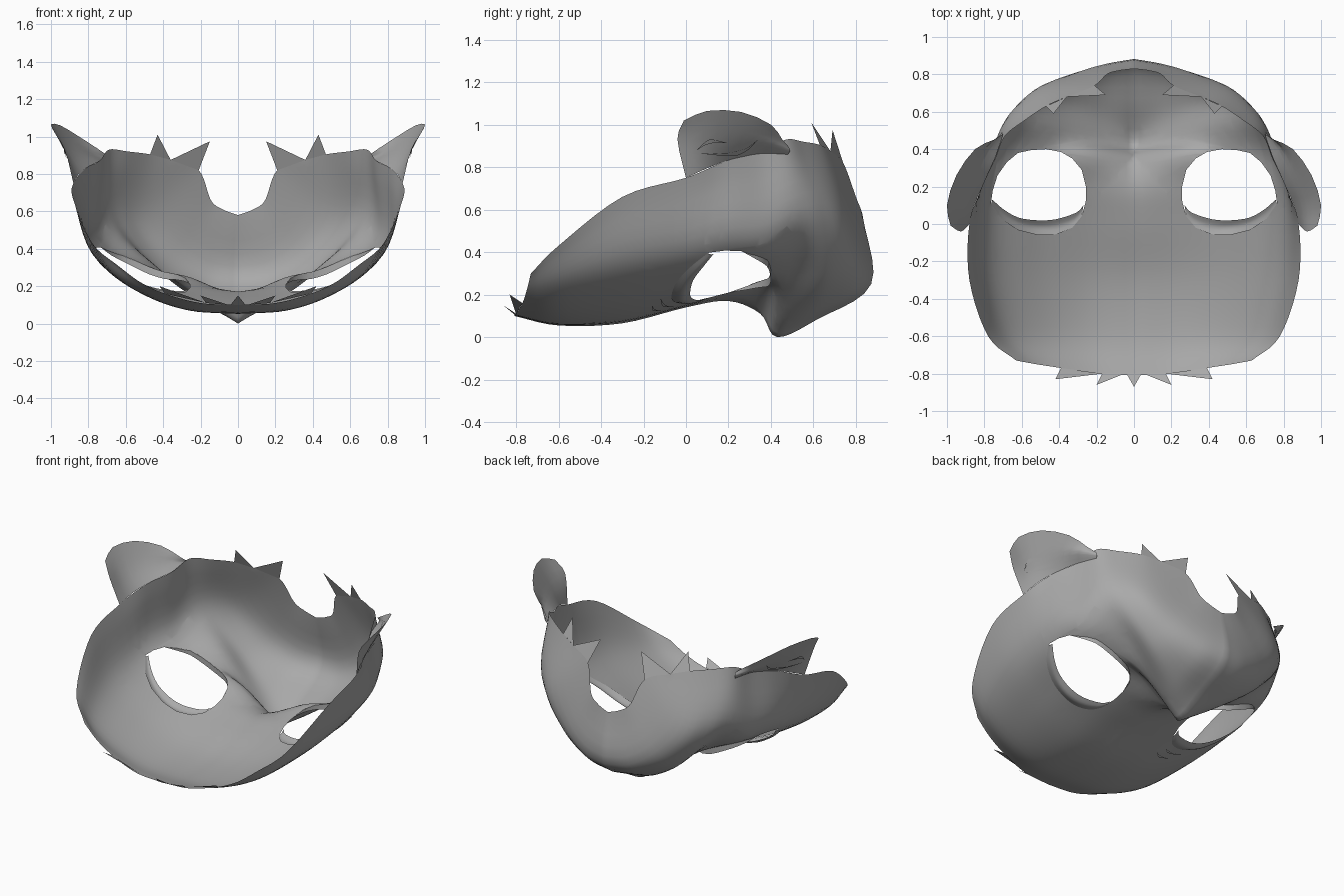
import bpy, bmesh
from mathutils import Vector
from mathutils.bvhtree import BVHTree

cube = bpy.data.objects.get("Cube")
if cube:
    bpy.data.objects.remove(cube)

grey = bpy.data.materials.new("mask_grey")
grey.use_nodes = True
grey.diffuse_color = (0.4, 0.4, 0.4, 1)
grey.node_tree.nodes["Principled BSDF"].inputs["Base Color"].default_value = (0.4, 0.4, 0.4, 1)


def spline(points, steps):
    """Smooth curve passing through all the points."""
    pts = [points[0] * 2 - points[1]] + points + [points[-1] * 2 - points[-2]]
    curve = []
    for a, b, c, d in zip(pts, pts[1:], pts[2:], pts[3:]):
        for k in range(steps):
            t = k / steps
            curve.append(b + (c - a) * t / 2 + (a * 2 - b * 5 + c * 4 - d) * t * t / 2
                         + (b * 3 - a - c * 3 + d) * t ** 3 / 2)
    return curve + [points[-1]]


def grid_mesh(rows):
    """Quad sheet between rows of equal length, facing outwards."""
    bm = bmesh.new()
    grid = [[bm.verts.new(p) for p in row] for row in rows]
    for low, high in zip(grid, grid[1:]):
        for j in range(len(low) - 1):
            bm.faces.new((low[j], high[j], high[j + 1], low[j + 1]))
    return bm


def smooth_rows(rows, across, along):
    rows = [spline([Vector(p) for p in row], across) for row in rows]
    columns = [spline(list(col), along) for col in zip(*rows)]
    return list(zip(*columns))


def add_part(name, bm, smooth=True):
    mesh = bpy.data.meshes.new(name)
    bm.to_mesh(mesh)
    bm.free()
    mesh.materials.append(grey)
    obj = bpy.data.objects.new(name, mesh)
    bpy.context.collection.objects.link(obj)
    for poly in mesh.polygons:
        poly.use_smooth = smooth
    mod = obj.modifiers.new("mirror", 'MIRROR')
    mod.merge_threshold = 0.0005
    return obj


# Face shell: ribs running from the middle line out to the rim
face_ribs = [
    [(0, -.81, .10), (.2, -.80, .11), (.39, -.77, .16), (.52, -.75, .22), (.63, -.73, .30)],
    [(0, -.6, .055), (.25, -.6, .07), (.47, -.6, .14), (.66, -.6, .26), (.78, -.6, .43)],
    [(0, -.3, .065), (.28, -.3, .09), (.55, -.3, .19), (.77, -.3, .36), (.88, -.3, .66)],
    [(0, 0, .14), (.28, 0, .16), (.55, 0, .24), (.79, 0, .41), (.88, 0, .75)],
    [(0, .2, .17), (.26, .2, .21), (.52, .2, .27), (.79, .2, .46), (.815, .19, .83)],
    [(0, .35, .11), (.24, .37, .24), (.5, .38, .31), (.745, .38, .48), (.74, .35, .87)],
    [(0, .43, 0), (.18, .46, .115), (.43, .51, .30), (.69, .53, .55), (.69, .47, .93)],
    [(0, .62, .085), (.2, .64, .14), (.43, .67, .30), (.62, .64, .58), (.59, .55, .92)],
    [(0, .872, .25), (.17, .845, .28), (.34, .80, .40), (.48, .735, .6), (.47, .63, .905)],
    [(0, .83, .58), (.08, .82, .61), (.145, .8, .66), (.21, .74, .82), (.36, .68, .875)],
]
shell = grid_mesh(smooth_rows(face_ribs, 6, 5))
shell_tree = BVHTree.FromBMesh(shell)


def on_shell(x, y, drop=0):
    hit = shell_tree.ray_cast(Vector((x, y, -1)), Vector((0, 0, 1)))[0]
    return Vector((x, y, (hit.z if hit else .4) - drop))


# Eye opening: convex outline, cut edge by edge
eye_outline = [(.28, .04), (.33, -.02), (.42, -.055), (.52, -.055), (.62, -.03), (.71, .03),
               (.765, .11), (.755, .18), (.73, .26), (.68, .33), (.62, .38), (.55, .395),
               (.47, .4), (.39, .385), (.33, .35), (.28, .29), (.257, .2), (.258, .12)]
inside = [f for f in shell.faces if f.calc_center_median().x < .85
          and -.2 < f.calc_center_median().y < .55 and f.calc_center_median().z < .6]
for (ax, ay), (bx, by) in zip(eye_outline, eye_outline[1:] + eye_outline[:1]):
    outward = Vector((by - ay, ax - bx, 0)).normalized()
    origin = Vector((ax, ay, 0))
    geom = inside + list({e for f in inside for e in f.edges}) + list({v for f in inside for v in f.verts})
    cut = bmesh.ops.bisect_plane(shell, geom=geom, plane_co=origin, plane_no=outward, dist=1e-5)
    inside = [f for f in cut["geom"] if isinstance(f, bmesh.types.BMFace)
              and (f.calc_center_median() - origin).dot(outward) < 0]
bmesh.ops.delete(shell, geom=inside, context='FACES')
add_part("face_shell", shell)

# Lower eyelid: curled strip under the front edge of the opening
lid_outer = eye_outline[:7]
lid_inner = [(.27, .1), (.31, .06), (.42, .025), (.52, .02), (.62, .035), (.70, .08), (.757, .13)]
lid_rows = [[], [], []]
for k, ((ox, oy), (ix, iy)) in enumerate(zip(lid_outer, lid_inner)):
    bulge = .03 * (1 - abs(k - 3) / 4)
    lid_rows[0].append(on_shell(ox, oy - .01, .003))
    lid_rows[1].append(on_shell((ox + ix) / 2, (oy + iy) / 2, bulge))
    lid_rows[2].append(on_shell(ix, iy, bulge / 2))
add_part("lower_eyelid", grid_mesh(smooth_rows(lid_rows, 3, 3)))

# Upper eyelid: short lip turned outwards along the rear edge
lip = eye_outline[8:17]
lip_rows = [[on_shell(x, y, drop * (1 - (k / 4 - 1) ** 2)) for k, (x, y) in enumerate(lip)]
            for drop in (0, .04)]
add_part("upper_eyelid", grid_mesh(smooth_rows(lip_rows, 2, 1)))


def add_crease(name, path, project, width):
    """Thin tapered plate laid along a path on a surface."""
    path = spline([Vector((a, b, 0)) for a, b in path], 4)
    rows = [[], []]
    for k, p in enumerate(path):
        half = width * (1.05 - abs(2 * k / (len(path) - 1) - 1)) / 2
        rows[0].append(project(p.x, p.y - half))
        rows[1].append(project(p.x, p.y + half))
    add_part(name, grid_mesh(rows))


# Creases in front of the eye
for n, path in enumerate([[(.28, -.05), (.36, -.1), (.48, -.12)], [(.27, -.11), (.33, -.15), (.41, -.16)]]):
    add_crease("cheek_crease_%d" % n, path, lambda x, y: on_shell(x, y, .005), .015)

# Ear: flared sheet growing out of the side rim, with a lip folded further out
ear_rows = [
    [(.88, 0, .75), (.855, .1, .795), (.815, .19, .83), (.78, .27, .85), (.74, .36, .865), (.70, .48, .86)],
    [(.925, -.04, .93), (.93, .08, .93), (.89, .2, .93), (.84, .31, .93), (.78, .41, .91), (.705, .49, .88)],
    [(.98, -.01, 1.02), (1, .1, 1.065), (.95, .26, 1.06), (.85, .40, 1.0), (.75, .45, .935), (.70, .48, .90)],
]
ear = grid_mesh(smooth_rows(ear_rows, 2, 3))
ear_tree = BVHTree.FromBMesh(ear)


def on_ear(y, z):
    hit = ear_tree.ray_cast(Vector((2, y, z)), Vector((-1, 0, 0)))[0]
    return Vector(((hit.x if hit else .85) + .009, y, z))


add_part("ear", ear)
add_crease("ear_crease_upper", [(.05, .88), (.11, .92), (.19, .915)], on_ear, .02)
add_crease("ear_crease_lower", [(.06, .865), (.2, .86), (.28, .88), (.34, .93)], on_ear, .02)

# Fur tufts: single pointed triangles on the rim
tufts = bmesh.new()
for tri in [
    [(.21, .74, .82), (.36, .68, .875), (.15, .69, .975)],
    [(.36, .68, .875), (.47, .63, .905), (.43, .59, 1.01)],
    [(0, -.80, .10), (.04, -.80, .10), (0, -.87, .15)],
    [(.05, -.80, .10), (.17, -.80, .11), (.2, -.86, .15)],
    [(.17, -.80, .11), (.39, -.77, .16), (.42, -.83, .2)],
]:
    tufts.faces.new([tufts.verts.new(p) for p in tri])
add_part("fur_tufts", tufts, False)
